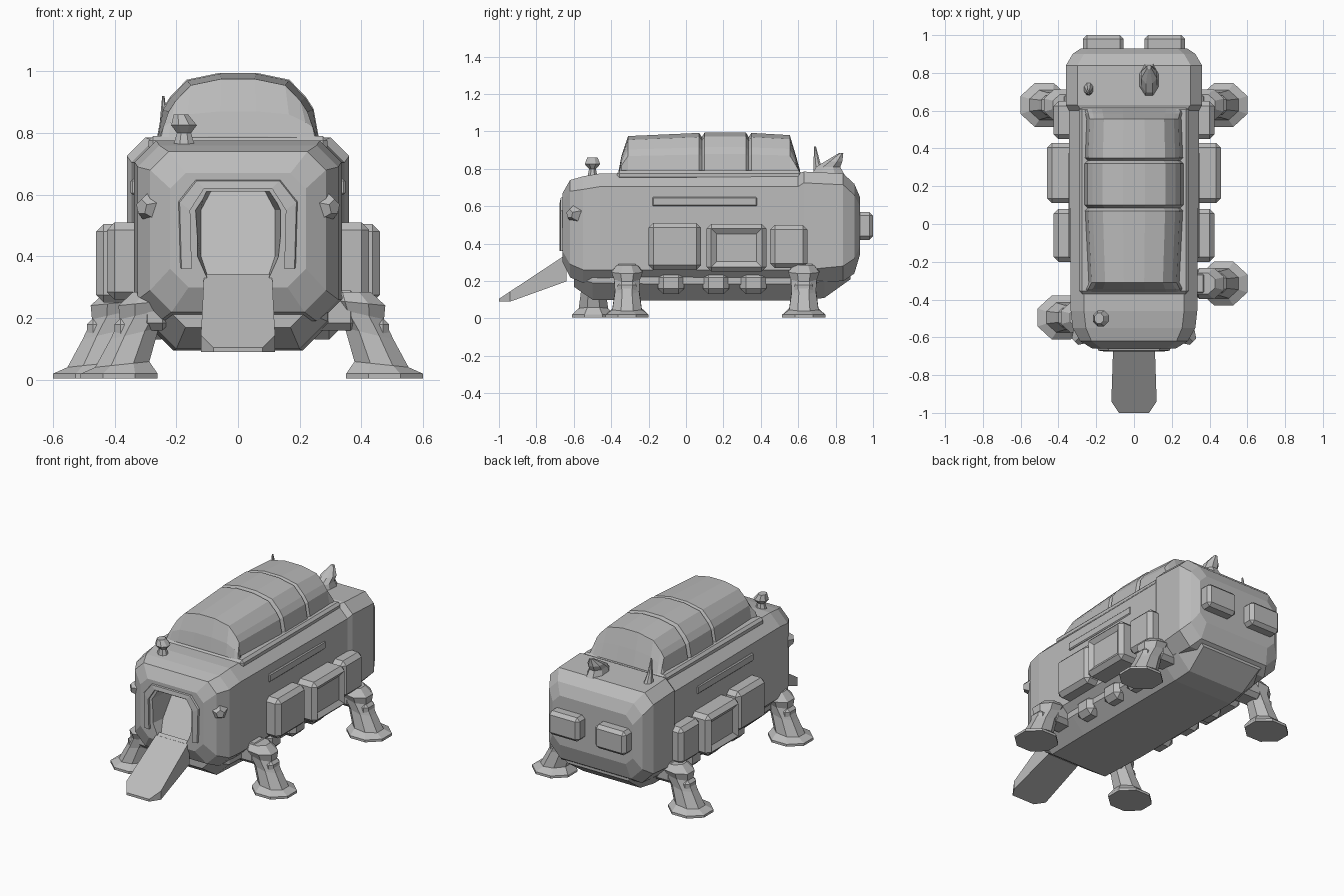
import bpy, bmesh, math
from mathutils import Vector

if "Cube" in bpy.data.objects:
    bpy.data.objects.remove(bpy.data.objects["Cube"], do_unlink=True)

grey = bpy.data.materials.new("hull grey")
grey.use_nodes = True
grey.diffuse_color = (0.5, 0.5, 0.5, 1)
grey.node_tree.nodes["Principled BSDF"].inputs["Base Color"].default_value = (0.5, 0.5, 0.5, 1)


def finish(name, bm):
    bmesh.ops.recalc_face_normals(bm, faces=bm.faces)
    me = bpy.data.meshes.new(name)
    bm.to_mesh(me)
    bm.free()
    me.materials.append(grey)
    ob = bpy.data.objects.new(name, me)
    bpy.context.collection.objects.link(ob)
    return ob


def loft(name, rings):
    """Skin a list of equal-length point rings and cap both ends."""
    bm = bmesh.new()
    vs = [[bm.verts.new(p) for p in r] for r in rings]
    n = len(vs[0])
    for a, b in zip(vs, vs[1:]):
        for i in range(n):
            j = (i + 1) % n
            bm.faces.new((a[i], a[j], b[j], b[i]))
    bm.faces.new(vs[0])
    bm.faces.new(vs[-1])
    return finish(name, bm)


def slab(y, w, z0, z1, c0, c1):
    """Chamfered rectangle across the hull: c0 lower, c1 upper chamfer."""
    half = [(w - c0, z0), (w, z0 + c0), (w, z1 - c1), (w - c1, z1)]
    return [(x, y, z) for x, z in half] + [(-x, y, z) for x, z in reversed(half)]


def box(name, x, y, z, bevel=0.02, inset=0):
    """Bevelled box from three (low, high) ranges, optional sunk outer face."""
    bm = bmesh.new()
    bmesh.ops.create_cube(bm, size=1)
    for v in bm.verts:
        v.co = [r[0] if c < 0 else r[1] for c, r in zip(v.co, (x, y, z))]
    if bevel:
        bmesh.ops.bevel(bm, geom=bm.edges[:], offset=bevel, segments=1, affect='EDGES')
    if inset:
        side = 1 if x[1] > 0 else -1
        bm.normal_update()
        outer = max(bm.faces, key=lambda f: f.normal.x * side + f.calc_area())
        bmesh.ops.inset_region(bm, faces=[outer], thickness=inset, depth=-inset / 2)
    return finish(name, bm)


def span(a, b, side):
    return tuple(sorted((a * side, b * side)))


# Hull: chamfered sections from nose to tail
hull = loft("hull", [slab(*s) for s in (
    (-0.66, 0.22, 0.30, 0.67, 0.06, 0.05),
    (-0.62, 0.285, 0.22, 0.74, 0.07, 0.06),
    (-0.55, 0.325, 0.19, 0.76, 0.07, 0.07),
    (-0.46, 0.335, 0.19, 0.775, 0.07, 0.07),
    (0.60, 0.345, 0.19, 0.775, 0.07, 0.07),
    (0.63, 0.36, 0.19, 0.785, 0.07, 0.06),
    (0.84, 0.36, 0.20, 0.775, 0.08, 0.06),
    (0.90, 0.325, 0.24, 0.72, 0.08, 0.06),
    (0.93, 0.28, 0.34, 0.65, 0.05, 0.05))])

# Doorway recess with a sloping back wall
arch = [(0.12, 0.33), (0.15, 0.40), (0.15, 0.55), (0.11, 0.61)]
arch += [(-x, z) for x, z in reversed(arch)]
cutter = loft("doorway_cutter", [[(x, -0.8, z) for x, z in arch],
              [(x * 0.8, -0.63 + (z - 0.33) * 0.75, z) for x, z in arch]])
cutter.hide_render = True
cut = hull.modifiers.new("doorway", 'BOOLEAN')
cut.object, cut.solver = cutter, 'EXACT'
bpy.context.view_layer.objects.active = hull
bpy.ops.object.modifier_apply(modifier=cut.name)
bpy.data.objects.remove(cutter, do_unlink=True)

# Raised frame around the doorway
frame = bmesh.new()
path = [(0.15, 0.36), (0.155, 0.55), (0.11, 0.62)]
path += [(-x, z) for x, z in reversed(path)]
rows = []
for x, z in path:
    ox, oz = x * 1.22, z + (0.025 if z > 0.5 else 0)
    rows.append([frame.verts.new(p) for p in (
        (x, -0.63, z), (x, -0.675, z), (ox, -0.67, oz), (ox * 1.08, -0.63, oz + 0.01))])
for a, b in zip(rows, rows[1:]):
    for i in range(4):
        j = (i + 1) % 4
        frame.faces.new((a[i], a[j], b[j], b[i]))
frame.faces.new(rows[0])
frame.faces.new(rows[-1])
finish("doorway_frame", frame)

# Boarding ramp with clipped outer corners
ramp = [(-0.11, -0.64), (-0.12, -0.94), (-0.08, -1.0), (0.08, -1.0), (0.12, -0.94), (0.11, -0.64)]
loft("boarding_ramp", [
    [(x, y, 0.105 + (y + 1.0) * 0.66) for x, y in ramp],
    [(x, y, max(0.09, 0.09 + (y + 0.79) * 0.72)) for x, y in ramp]])

# Keel under the hull
loft("keel", [slab(*s) for s in (
    (-0.60, 0.22, 0.17, 0.30, 0.05, 0.03),
    (-0.50, 0.29, 0.10, 0.30, 0.09, 0.03),
    (-0.20, 0.30, 0.095, 0.30, 0.09, 0.03),
    (0.62, 0.30, 0.095, 0.30, 0.09, 0.03),
    (0.74, 0.29, 0.11, 0.30, 0.09, 0.03),
    (0.88, 0.24, 0.21, 0.30, 0.03, 0.03))])

# Segmented roof canopy with grooves between the segments
profile = [(0.27, 0.0), (0.25, 0.48), (0.225, 0.65), (0.17, 0.9), (0.06, 1.0)]
profile += [(-x, h) for x, h in reversed(profile)]
stations = ((-0.36, 1.0, 0.02), (-0.345, 0.97, 0.10), (-0.31, 0.90, 0.205),
            (0.07, 0.97, 0.222), (0.085, 0.92, 0.20), (0.10, 0.98, 0.225),
            (0.32, 0.98, 0.225), (0.335, 0.92, 0.20), (0.35, 0.97, 0.222),
            (0.555, 0.94, 0.21), (0.585, 0.97, 0.11), (0.61, 1.0, 0.02))
loft("roof_canopy", [[(x * s, y, 0.77 + h * rise) for x, h in profile] for y, s, rise in stations])
box("canopy_sill", (-0.29, 0.29), (-0.37, 0.62), (0.74, 0.79), 0.015)

# Tail panels
for side, word in ((1, "left"), (-1, "right")):
    box(word + "_tail_panel", span(0.055, 0.27, side), (0.88, 1.0), (0.42, 0.57), 0.02)

# Side pods, skirts and corner lamps
for side, word in ((1, "left"), (-1, "right")):
    box(word + "_front_pod", span(0.30, 0.425, side), (-0.20, 0.08), (0.26, 0.51), 0.025)
    box(word + "_middle_pod", span(0.30, 0.46, side), (0.11, 0.43), (0.25, 0.505), 0.025, 0.04)
    box(word + "_rear_pod", span(0.30, 0.425, side), (0.45, 0.65), (0.27, 0.50), 0.025)
    for y in (-0.08, 0.16, 0.36):
        box(word + "_skirt_block", span(0.22, 0.325, side), (y - 0.07, y + 0.07), (0.13, 0.25), 0.03)
    # Horizontal seam strip on the flank
    box(word + "_flank_strip", span(0.32, 0.348, side), (-0.18, 0.38), (0.60, 0.65), 0.006)
    lamp = bmesh.new()
    bmesh.ops.create_cone(lamp, cap_ends=True, segments=5, radius1=0.06, radius2=0.025, depth=0.05)
    aim = Vector((side * 0.7, -0.7, 0)).to_track_quat('Z', 'Y')
    for v in lamp.verts:
        v.co = aim @ v.co + Vector((side * 0.295, -0.605, 0.56))
    finish(word + "_corner_lamp", lamp)


# Legs: splayed octagonal struts on wide flat feet
def ring(cx, cy, z, rx, ry, tilt=0):
    pts = []
    for i in range(8):
        a = math.pi / 8 + i * math.pi / 4
        pts.append((cx + rx * math.cos(a), cy + ry * math.sin(a), z - tilt * math.cos(a)))
    return pts


leg_shape = ((0.475, 0.005, 0.135, 0.125, 0), (0.475, 0.02, 0.135, 0.125, 0),
             (0.465, 0.05, 0.095, 0.085, 0.01), (0.425, 0.15, 0.085, 0.07, 0.02),
             (0.39, 0.215, 0.09, 0.075, 0.02), (0.385, 0.25, 0.10, 0.09, 0.01),
             (0.365, 0.285, 0.07, 0.06, 0))
for word, side, y, shift in (("front_left", 1, -0.315, 0), ("rear_left", 1, 0.63, 0),
                             ("front_right", -1, -0.495, -0.09), ("rear_right", -1, 0.63, 0)):
    rings = []
    for cx, z, rx, ry, tilt in leg_shape:
        rings.append([(side * (px + shift), py, pz) for px, py, pz in ring(cx, y, z, rx, ry, tilt)])
    loft(word + "_leg", rings)
    box(word + "_hip", span(0.22, 0.39 + shift * 0.8, side), (y - 0.07, y + 0.07), (0.16, 0.29), 0.025)
    box(word + "_shin_plate", span(0.42 + shift, 0.49 + shift, side),
        (y - 0.05, y + 0.05), (0.09, 0.20), 0.02)

# Rooftop fittings fore and aft
loft("front_antenna", [ring(-0.175, -0.50, 0.75, 0.04, 0.03), ring(-0.175, -0.50, 0.80, 0.025, 0.02),
                       ring(-0.175, -0.50, 0.825, 0.045, 0.045), ring(-0.185, -0.50, 0.86, 0.025, 0.03)])
loft("rear_turret", [ring(0.08, 0.76, 0.76, 0.06, 0.10), ring(0.08, 0.76, 0.81, 0.045, 0.07),
                     ring(0.08, 0.79, 0.84, 0.045, 0.05), ring(0.08, 0.83, 0.885, 0.012, 0.012)])
loft("side_aerial", [ring(-0.24, 0.72, 0.76, 0.03, 0.04), ring(-0.24, 0.70, 0.83, 0.015, 0.02),
                     ring(-0.242, 0.69, 0.92, 0.004, 0.005)])
